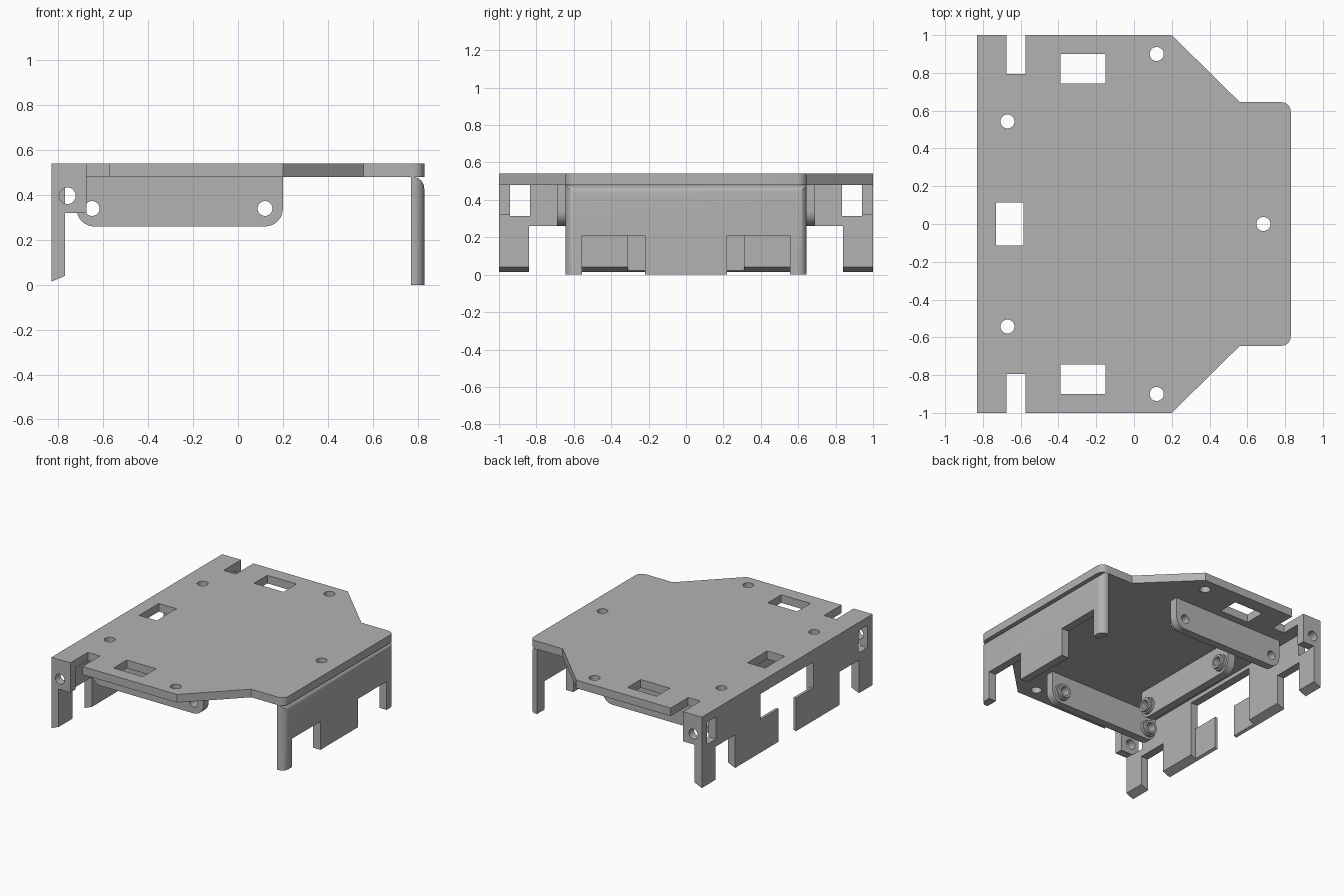
import bpy, bmesh, math

if "Cube" in bpy.data.objects:
    bpy.data.objects.remove(bpy.data.objects["Cube"], do_unlink=True)

grey = bpy.data.materials.new("plain grey")
grey.use_nodes = True
COLOUR = (0.45, 0.45, 0.45, 1)
grey.diffuse_color = COLOUR
grey.node_tree.nodes["Principled BSDF"].inputs["Base Color"].default_value = COLOUR

TOP, UNDER = 0.54, 0.48      # top sheet heights
SIDE, INNER = 0.83, 0.77     # outer and inner wall faces
FOOT = 0.015


def arc(cx, cy, r, start, end, n=8):
    angles = [math.radians(start + (end - start) * i / n) for i in range(n + 1)]
    return [(cx + r * math.cos(a), cy + r * math.sin(a)) for a in angles]


def circle(cx, cy, r=0.037):
    return arc(cx, cy, r, 0, 360, 32)[:-1]


def box(a0, a1, b0, b1):
    return [(a0, b0), (a1, b0), (a1, b1), (a0, b1)]


def mirrored(half):
    """Close a half outline by reflecting its first coordinate."""
    return half + [(-a, b) for a, b in reversed(half)]


def panel(name, outline, axis, lo, hi, holes=(), adjust=None):
    """Flat sheet: filled outline with holes, extruded along one axis."""
    curve = bpy.data.curves.new(name, "CURVE")
    curve.dimensions = "2D"
    curve.fill_mode = "BOTH"
    curve.extrude = (hi - lo) / 2
    for loop in [outline, *holes]:
        spline = curve.splines.new("POLY")
        spline.points.add(len(loop) - 1)
        for point, (a, b) in zip(spline.points, loop):
            point.co = (a, b, 0, 1)
        spline.use_cyclic_u = True
    temp = bpy.data.objects.new(name + " outline", curve)
    bpy.context.collection.objects.link(temp)
    graph = bpy.context.evaluated_depsgraph_get()
    mesh = bpy.data.meshes.new_from_object(temp.evaluated_get(graph))
    bpy.data.objects.remove(temp, do_unlink=True)
    bpy.data.curves.remove(curve)

    bm = bmesh.new()
    bm.from_mesh(mesh)
    for v in bm.verts:
        a, b, d = v.co.x, v.co.y, v.co.z + (lo + hi) / 2
        v.co = {"x": (d, a, b), "y": (a, d, b), "z": (a, b, d)}[axis]
    bmesh.ops.remove_doubles(bm, verts=bm.verts, dist=0.0005)
    bmesh.ops.dissolve_limit(bm, angle_limit=0.01, verts=bm.verts, edges=bm.edges)
    if adjust:
        adjust(bm)
    bmesh.ops.recalc_face_normals(bm, faces=bm.faces)
    bm.to_mesh(mesh)
    bm.free()
    mesh.materials.clear()
    mesh.materials.append(grey)
    obj = bpy.data.objects.new(name, mesh)
    bpy.context.collection.objects.link(obj)
    bpy.ops.object.select_all(action="DESELECT")
    obj.select_set(True)
    bpy.context.view_layer.objects.active = obj
    bpy.ops.object.shade_smooth_by_angle(angle=math.radians(30))
    return obj


# Top sheet: half outline along +y, reflected across the x axis
half = [(-SIDE, 1), (-0.675, 1), (-0.675, 0.795), (-0.575, 0.795), (-0.575, 1),
        (0.2, 1), (0.56, 0.645)] + arc(0.78, 0.595, 0.05, 90, 0)
outline = half + [(x, -y) for x, y in reversed(half)]
openings = [circle(0.685, 0), box(-0.73, -0.585, -0.115, 0.115)]
for s in (1, -1):
    openings += [circle(-0.67, s * 0.543), circle(0.12, s * 0.9),
                 box(-0.39, -0.15, s * 0.745, s * 0.9)]
panel("top_sheet", outline, "z", UNDER, TOP, openings)


# Right wall with two foot notches and rounded outer corners
def round_corners(bm):
    edges = [e for e in bm.edges
             if all(v.co.x > SIDE - 0.01 and abs(v.co.y) > 0.64 for v in e.verts)]
    bmesh.ops.bevel(bm, geom=edges, offset=0.05, segments=8, profile=0.5,
                    affect="EDGES")


panel("right_wall",
      mirrored([(0.645, UNDER), (0.645, 0), (0.555, 0), (0.555, 0.21),
                (0.22, 0.21), (0.22, 0)]),
      "x", INNER, SIDE, adjust=round_corners)


# Left wall: windows, feet with slanted undersides and a central opening
def slant_feet(bm):
    for v in bm.verts:
        if v.co.z < 0.02:
            v.co.z += 0.025 * (v.co.x + SIDE) / (SIDE - INNER)


panel("left_wall",
      mirrored([(0.835, UNDER), (0.835, 0.315), (0.94, 0.315), (0.94, FOOT),
                (0.84, FOOT), (0.84, 0.26), (0.61, 0.26), (0.61, FOOT),
                (0.31, FOOT), (0.31, 0.45)]),
      "x", -SIDE, -INNER, adjust=slant_feet)


def flange_outline(a0, a1, r=0.08):
    low = 0.26
    return ([(a0, UNDER)] + arc(a0 + r, low + r, r, 180, 270)
            + arc(a1 - r, low + r, r, 270, 360) + [(a1, UNDER)])


def bosses(name, centres, axis, face, direction):
    """Two-step raised rings around the screw holes."""
    for i, (a, b) in enumerate(centres):
        for step, radius in enumerate((0.06, 0.05)):
            ends = sorted(face + direction * 0.02 * (step + k) for k in (0, 1))
            panel(f"{name}_{i + 1}_step_{step + 1}", circle(a, b, radius), axis,
                  *ends, [circle(a, b, 0.033)])


for s, side in ((-1, "front"), (1, "back")):
    # Thin prong beside the central opening
    panel(side + "_prong", box(*sorted((s * 0.1, s * 0.31)), FOOT, 0.26),
          "x", -SIDE, -0.81, adjust=slant_feet)
    # Corner leg with its screw ear
    panel(side + "_corner_ear",
          [(-SIDE, UNDER), (-SIDE, FOOT), (-INNER, 0.04), (-INNER, 0.32),
           (-0.675, 0.32), (-0.675, UNDER)],
          "y", *sorted((s * 0.94, s)), [circle(-0.76, 0.397)])
    # Hanging side flange
    centres = [(-0.65, 0.34), (0.12, 0.34)]
    panel(side + "_flange", flange_outline(-0.72, 0.2), "y",
          *sorted((s * 0.63, s * 0.69)), [circle(*c, 0.033) for c in centres])
    bosses(side + "_boss", centres, "y", s * 0.63, -s)

# Hanging cross flange
centres = [(-0.385, 0.34), (0.385, 0.34)]
panel("cross_flange", flange_outline(-0.46, 0.46), "x", -0.515, -0.455,
      [circle(*c, 0.033) for c in centres])
bosses("cross_boss", centres, "x", -0.455, 1)
